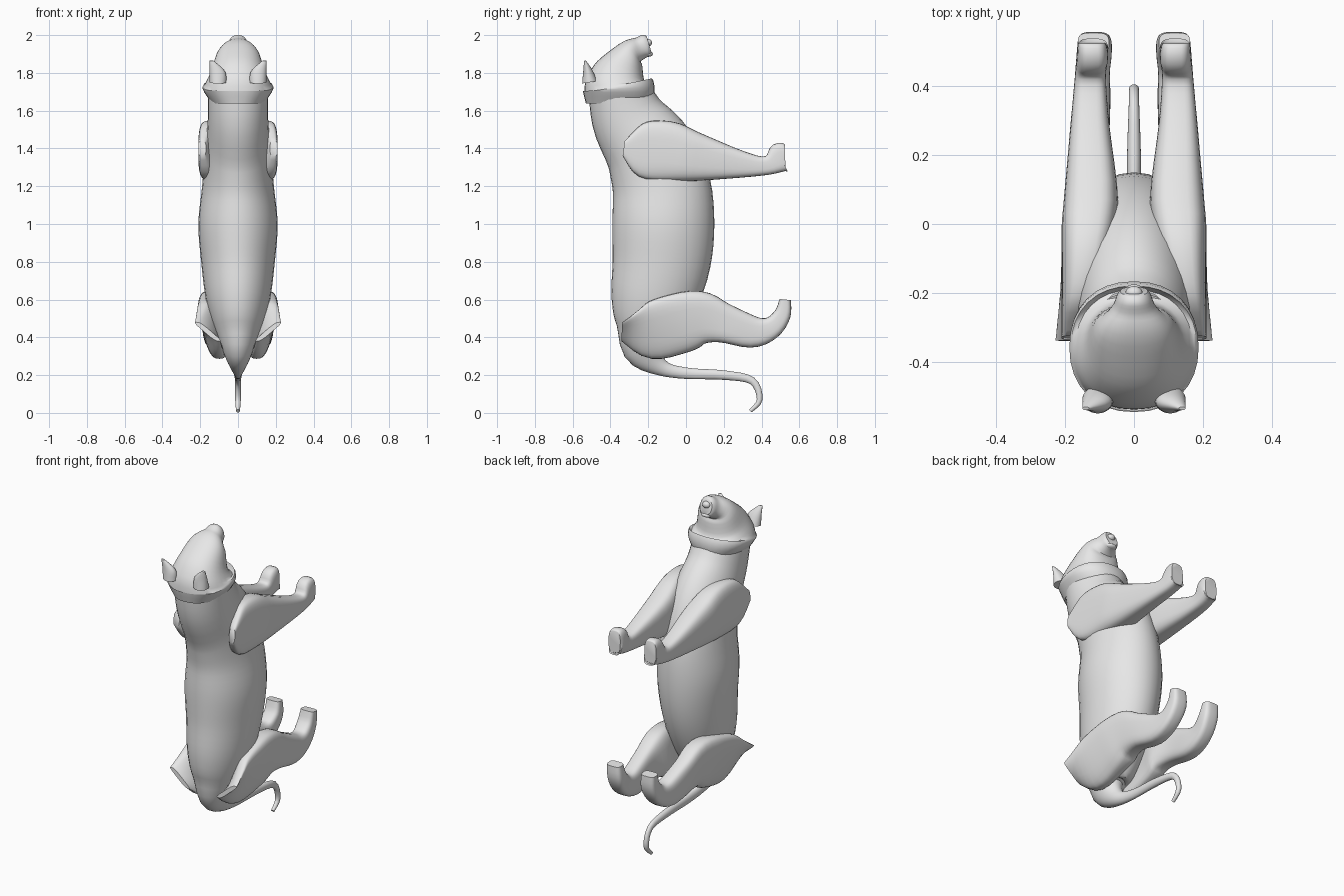
import bpy
import bmesh
import math
from mathutils import Vector

cube = bpy.data.objects.get("Cube")
if cube:
    bpy.data.objects.remove(cube, do_unlink=True)

# One plain grey for the whole animal
grey = bpy.data.materials.new("plain_grey")
grey.use_nodes = True
colour = (0.8, 0.8, 0.8, 1)
grey.diffuse_color = colour
grey.node_tree.nodes["Principled BSDF"].inputs["Base Color"].default_value = colour


def finish(bm, name):
    """Turn a bmesh into a smooth shaded grey object."""
    bmesh.ops.recalc_face_normals(bm, faces=bm.faces[:])
    mesh = bpy.data.meshes.new(name)
    bm.to_mesh(mesh)
    bm.free()
    obj = bpy.data.objects.new(name, mesh)
    bpy.context.collection.objects.link(obj)
    mesh.materials.append(grey)
    bpy.ops.object.select_all(action="DESELECT")
    obj.select_set(True)
    bpy.context.view_layer.objects.active = obj
    bpy.ops.object.shade_smooth_by_angle(angle=math.radians(40))


def interpolate(stations, steps=4):
    """Run a smooth spline through every value of the stations."""
    points = [Vector(station) for station in stations]
    points = [points[0]] + points + [points[-1]]
    result = []
    for a, b, c, d in zip(points, points[1:], points[2:], points[3:]):
        start_slope, end_slope = (c - a) / 2, (d - b) / 2
        for step in range(steps):
            t = step / steps
            ease = t * t * (3 - 2 * t)
            result.append(b.lerp(c, ease)
                          + start_slope * t * (1 - t) ** 2
                          - end_slope * t * t * (1 - t))
    return result + [points[-1]]


def centred(y, width):
    return 0


def upright(y):
    return 0


def loft(name, stations, side=1, place=centred, lean=upright, power=1, sides=32):
    """Skin rings square to a path of (y, z, half depth, half width)."""
    bm = bmesh.new()
    path = interpolate(stations)
    rings = []
    for index, (y, z, depth, width) in enumerate(path):
        before = path[max(index - 1, 0)]
        after = path[min(index + 1, len(path) - 1)]
        along = Vector((after[0] - before[0], after[1] - before[1])).normalized()
        ring = []
        for i in range(sides):
            turn = math.tau * i / sides
            across, up = (math.copysign(abs(f(turn)) ** power, f(turn))
                          for f in (math.cos, math.sin))
            x = place(y, width) + width * across + lean(y) * (up - 0.5)
            ring.append(bm.verts.new((side * x,
                                      y - along.y * depth * up,
                                      z + along.x * depth * up)))
        rings.append(ring)
    for low, high in zip(rings, rings[1:]):
        for i in range(sides):
            j = (i + 1) % sides
            bm.faces.new((low[i], low[j], high[j], high[i]))
    bm.faces.new(rings[0])
    bm.faces.new(rings[-1])
    finish(bm, name)


def ball(name, centre, size):
    bm = bmesh.new()
    bmesh.ops.create_uvsphere(bm, u_segments=16, v_segments=10, radius=1)
    bmesh.ops.scale(bm, vec=size, verts=bm.verts[:])
    bmesh.ops.translate(bm, vec=centre, verts=bm.verts[:])
    finish(bm, name)


# Tail curl, rump, belly, chest and neck in one skin
loft("body_and_tail", [
    (.34, .01, .01, .01),
    (.39, .07, .015, .015),
    (.35, .17, .02, .015),
    (.2, .2, .025, .02),
    (0, .21, .03, .02),
    (-.13, .24, .045, .035),
    (-.22, .33, .11, .08),
    (-.2, .45, .18, .13),
    (-.17, .6, .23, .17),
    (-.13, .8, .26, .195),
    (-.12, 1, .27, .21),
    (-.13, 1.2, .26, .19),
    (-.19, 1.38, .24, .175),
    (-.3, 1.55, .2, .16),
    (-.355, 1.7, .165, .16),
])

# Head, from the flared ruff up to the muzzle
loft("head", [
    (-.355, 1.64, .175, .14),
    (-.356, 1.715, .19, .187),
    (-.36, 1.75, .17, .17),
    (-.345, 1.81, .135, .14),
    (-.295, 1.9, .08, .11),
    (-.245, 1.93, .06, .065),
    (-.21, 1.945, .06, .05),
    (-.195, 1.95, .045, .04),
], power=.9)
ball("nose", (0, -.2, 1.96), (.025, .02, .02))
ball("lower_lip", (0, -.2, 1.9), (.035, .025, .015))

front_leg = [
    (-.33, 1.4, .04, .02),
    (-.24, 1.39, .14, .045),
    (-.1, 1.385, .16, .07),
    (.05, 1.355, .13, .08),
    (.3, 1.315, .07, .055),
    (.43, 1.31, .05, .045),
    (.5, 1.35, .08, .045),
    (.525, 1.355, .065, .04),
]
hind_leg = [
    (-.34, .43, .05, .02),
    (-.2, .43, .145, .045),
    (-.05, .47, .16, .06),
    (.08, .5, .145, .07),
    (.2, .475, .105, .06),
    (.35, .43, .085, .055),
    (.45, .45, .06, .05),
    (.51, .52, .045, .05),
    (.525, .6, .03, .045),
]
ear = [
    (-.51, 1.75, .04, .045),
    (-.52, 1.81, .025, .04),
    (-.535, 1.865, .005, .01),
]


def leg_place(y, width):
    """Keep the outer face of a leg on a line closing in toward the paw."""
    return .21 - .09 * max(y, 0) - width


def thigh_lean(y):
    """Tuck the underside of the thigh inward, fading out at the knee."""
    return .1 * max(.25 - y, 0)


def ear_place(y, width):
    return .15 - width


# Paired parts
for label, side in (("left", 1), ("right", -1)):
    loft(label + "_front_leg", front_leg, side, leg_place, power=.6)
    loft(label + "_hind_leg", hind_leg, side, leg_place, thigh_lean, power=.6)
    loft(label + "_ear", ear, side, ear_place)
    ball(label + "_eye", (side * .068, -.35, 1.915), (.012, .012, .012))
